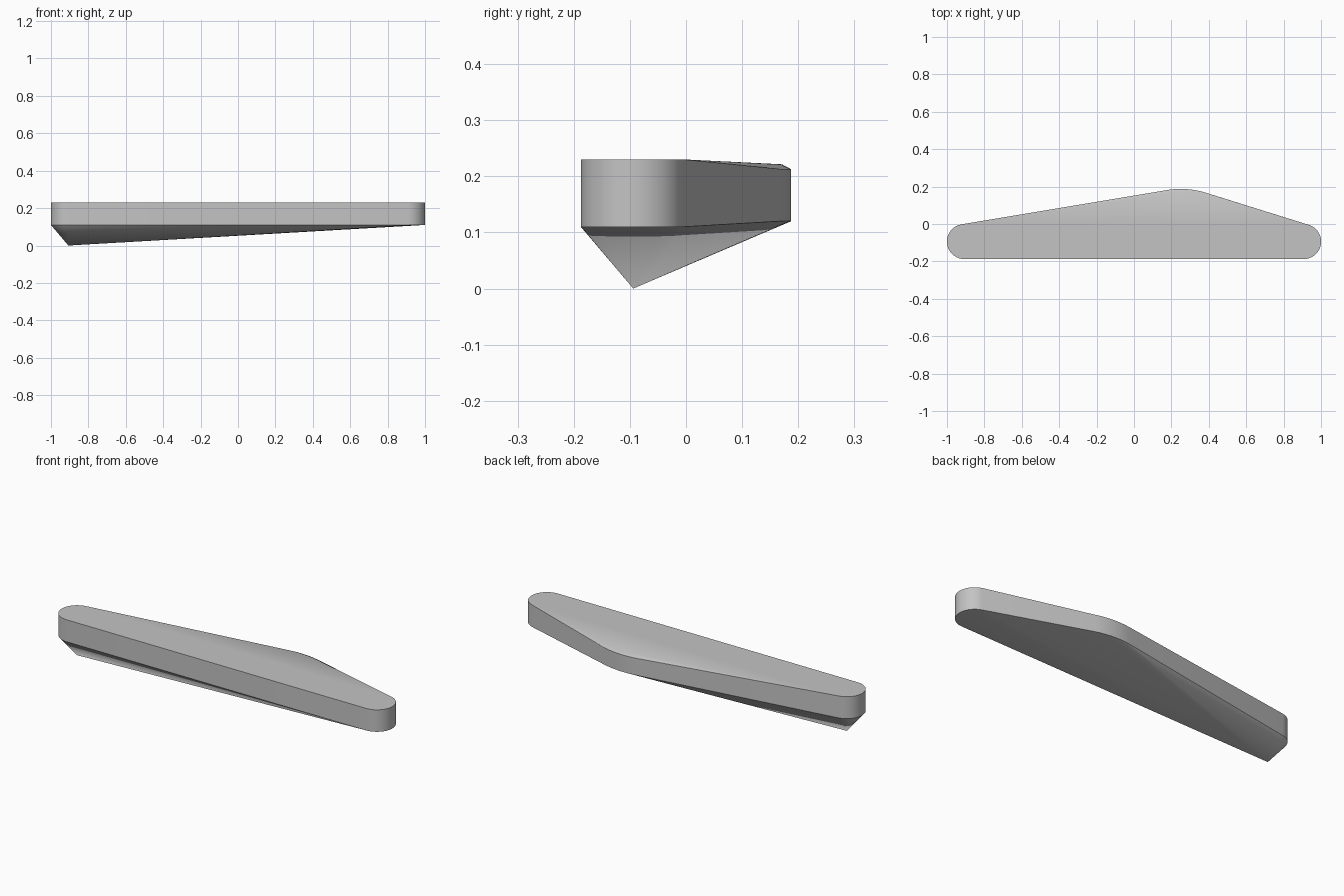
import bpy
import bmesh
from math import radians, sin, cos

default = bpy.data.objects.get("Cube")
if default:
    bpy.data.objects.remove(default, do_unlink=True)


def arc(cx, cy, radius, start, end, steps, z):
    """Points on a horizontal arc, angles in degrees."""
    angles = [radians(start + (end - start) * i / steps) for i in range(steps + 1)]
    return [(cx + radius * cos(a), cy + radius * sin(a), z) for a in angles]


def make_material(name, rgb):
    mat = bpy.data.materials.new(name)
    mat.use_nodes = True
    mat.diffuse_color = (*rgb, 1)
    mat.node_tree.nodes["Principled BSDF"].inputs["Base Color"].default_value = (*rgb, 1)
    return mat


CAP_X, CAP_Y, CAP_R = 0.907, -0.094, 0.0935      # rounded ends
HUMP_X, HUMP_TOP, HUMP_R = 0.25, 0.1875, 0.45    # shallow bulge along the back
RIGHT_ANGLE, LEFT_ANGLE = 72.6, 99.5             # tangent angles of the bulge

points = []
# rounded end caps, upper and lower rims
for z in (0.11, 0.23):
    points += arc(CAP_X, CAP_Y, CAP_R, -90, RIGHT_ANGLE, 20, z)
    points += arc(-CAP_X, CAP_Y, CAP_R, LEFT_ANGLE, 270, 20, z)

# back bulge: lower rim, upper rim and the softened upper edge
hump_y = HUMP_TOP - HUMP_R
for inset, z in ((0, 0.12), (0, 0.2125), (0.0165, 0.2214)):
    points += arc(HUMP_X, hump_y, HUMP_R - inset, RIGHT_ANGLE, LEFT_ANGLE, 12, z)

# tip of the tapered underside
points.append((-CAP_X, CAP_Y, 0))

# wrap one convex skin around the rims and the tip
bm = bmesh.new()
for p in points:
    bm.verts.new(p)
hull = bmesh.ops.convex_hull(bm, input=bm.verts)
loose = [v for v in bm.verts if not v.link_faces]
bmesh.ops.delete(bm, geom=loose, context='VERTS')
bmesh.ops.dissolve_limit(bm, angle_limit=radians(0.1), verts=bm.verts, edges=bm.edges)
bmesh.ops.recalc_face_normals(bm, faces=bm.faces)

mesh = bpy.data.meshes.new("tapered_slab")
bm.to_mesh(mesh)
bm.free()
slab = bpy.data.objects.new("tapered_slab", mesh)
bpy.context.collection.objects.link(slab)
mesh.materials.append(make_material("light grey", (0.55, 0.55, 0.55)))

# smooth around the curves, crisp along the rims
bpy.ops.object.select_all(action='DESELECT')
slab.select_set(True)
bpy.context.view_layer.objects.active = slab
bpy.ops.object.shade_smooth_by_angle(angle=radians(30))
